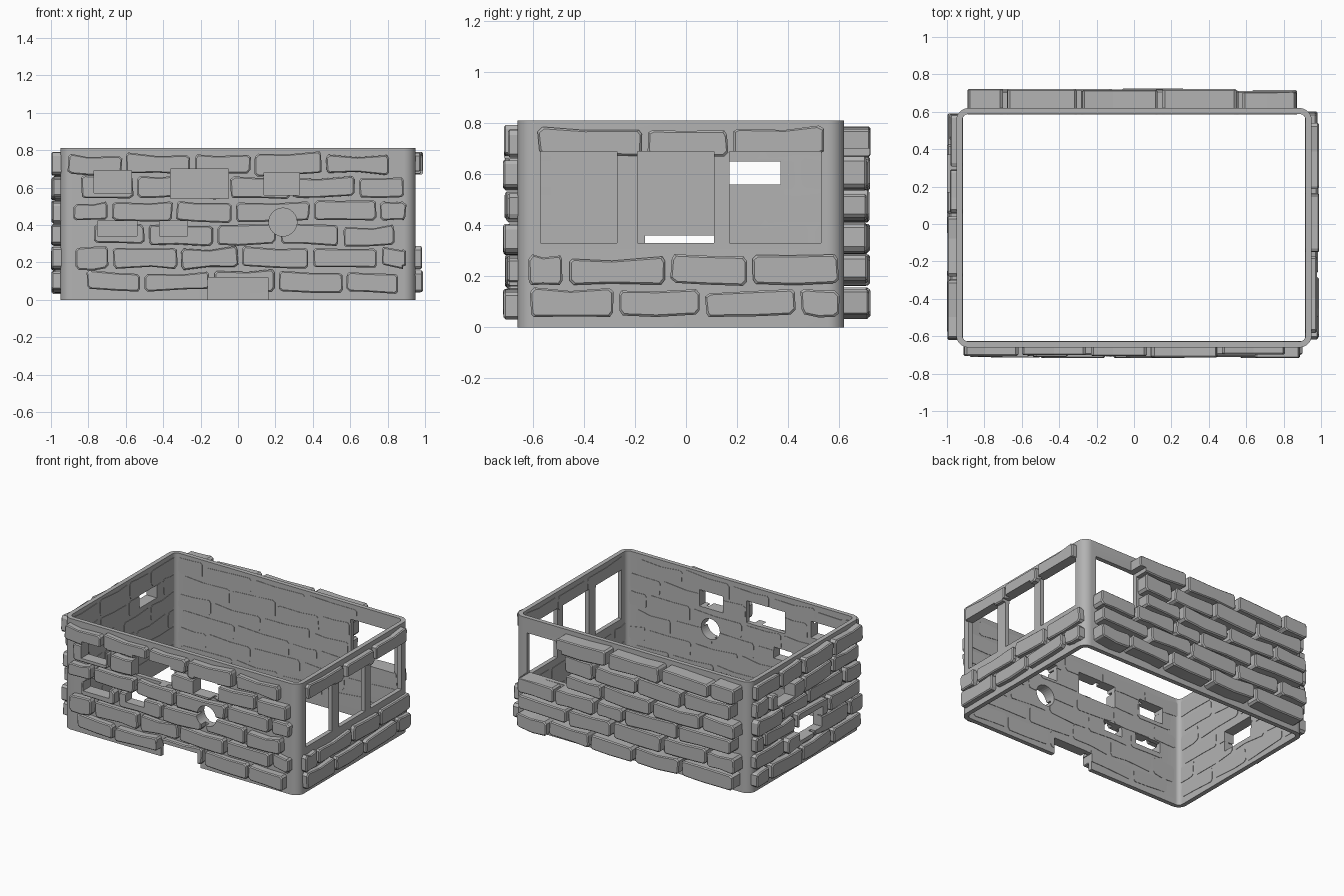
import bpy, bmesh, math, random
from mathutils import Vector

random.seed(4)
cube = bpy.data.objects.get("Cube")
if cube:
    bpy.data.objects.remove(cube, do_unlink=True)

X, FRONT, BACK, HEIGHT = 0.95, -0.66, 0.62, 0.81
THICK, RADIUS = 0.032, 0.065

stone = bpy.data.materials.new("stone grey")
stone.use_nodes = True
GREY = (0.45, 0.45, 0.45, 1)
stone.diffuse_color = GREY
stone.node_tree.nodes["Principled BSDF"].inputs["Base Color"].default_value = GREY

# Each wall maps (along, outward, up) to world space
WALLS = {
    "front": lambda u, d, z: Vector((u, FRONT - d, z)),
    "back": lambda u, d, z: Vector((u, BACK + d, z)),
    "right": lambda u, d, z: Vector((-X - d, u, z)),
    "left": lambda u, d, z: Vector((X + d, u, z)),
}


def make_object(name, bm):
    bmesh.ops.recalc_face_normals(bm, faces=bm.faces)
    mesh = bpy.data.meshes.new(name)
    bm.to_mesh(mesh)
    bm.free()
    mesh.materials.append(stone)
    obj = bpy.data.objects.new(name, mesh)
    bpy.context.collection.objects.link(obj)
    return obj


def loft(bm, rings, cap=True):
    """Skin a list of matching vertex rings."""
    loops = [[bm.verts.new(p) for p in ring] for ring in rings]
    for a, b in zip(loops, loops[1:]):
        for i in range(len(a)):
            j = (i + 1) % len(a)
            bm.faces.new((a[i], a[j], b[j], b[i]))
    if cap:
        bm.faces.new(loops[0])
        bm.faces.new(loops[-1])


def cut(obj, cutter):
    mod = obj.modifiers.new("openings", "BOOLEAN")
    mod.operation = "DIFFERENCE"
    mod.solver = "EXACT"
    mod.object = cutter
    bpy.context.view_layer.objects.active = obj
    bpy.ops.object.modifier_apply(modifier=mod.name)


def rounded_ring(inset, z):
    pts = []
    r = RADIUS - inset
    corners = [(X, BACK), (-X, BACK), (-X, FRONT), (X, FRONT)]
    for k, (cx, cy) in enumerate(corners):
        cx -= math.copysign(RADIUS, cx)
        cy -= math.copysign(RADIUS, cy)
        for s in range(9):
            a = math.pi / 2 * (k + s / 8)
            pts.append(Vector((cx + r * math.cos(a), cy + r * math.sin(a), z)))
    return pts


# Hollow shell with rounded corners, open above and below
bm = bmesh.new()
outline = [(0, 0), (0, HEIGHT), (THICK, HEIGHT), (THICK, 0), (0, 0)]
loft(bm, [rounded_ring(i, z) for i, z in outline], cap=False)
bmesh.ops.remove_doubles(bm, verts=bm.verts, dist=0.0001)
shell = make_object("wall_shell", bm)

# Openings per wall: along start, along end, bottom, top
OPENINGS = {
    "front": [(-0.77, -0.57, 0.57, 0.69), (-0.36, -0.05, 0.54, 0.70),
              (0.14, 0.33, 0.56, 0.68), (-0.75, -0.54, 0.34, 0.42),
              (-0.42, -0.27, 0.34, 0.42), (-0.16, 0.16, -0.1, 0.12)],
    "back": [(0.5, 0.85, 0.4, 0.7)],
    "left": [(-0.57, -0.27, 0.33, 0.69), (-0.19, 0.11, 0.33, 0.69),
             (0.17, 0.53, 0.33, 0.69)],
    "right": [(0.17, 0.37, 0.56, 0.65), (-0.16, 0.11, 0.21, 0.36)],
}

# Brick courses, top to bottom, and the joints along each course
COURSES = [(0.67, 0.78), (0.545, 0.655), (0.42, 0.525),
           (0.295, 0.4), (0.17, 0.28), (0.045, 0.15)]
JOINTS = {
    "front": [(-0.92, -0.61, -0.245, 0.08, 0.46, 0.82),
              (-0.85, -0.55, -0.2, -0.05, 0.285, 0.635, 0.9),
              (-0.89, -0.685, -0.34, -0.025, 0.395, 0.75, 0.91),
              (-0.78, -0.49, -0.125, 0.215, 0.55, 0.85),
              (-0.88, -0.68, -0.315, 0.01, 0.39, 0.755, 0.91),
              (-0.82, -0.51, -0.14, 0.205, 0.57, 0.87)],
    "back": [(-0.9, -0.69, -0.29, 0.14, 0.56),
             (-0.86, -0.47, -0.1, 0.25, 0.5),
             (-0.9, -0.62, -0.22, 0.18, 0.49),
             (-0.87, -0.43, 0.01, 0.24, 0.57, 0.88),
             (-0.9, -0.66, -0.3, 0.1, 0.46, 0.87),
             (-0.88, -0.45, -0.08, 0.28, 0.62, 0.88)],
    "left": [(-0.59, -0.16, 0.175, 0.55), (), (), (),
             (-0.63, -0.47, -0.07, 0.25, 0.61),
             (-0.62, -0.275, 0.065, 0.44, 0.61)],
    "right": [(-0.63, -0.29, 0.05, 0.3, 0.59),
              (-0.59, -0.285, 0.045, 0.44, 0.6),
              (-0.62, -0.42, -0.015, 0.295, 0.6),
              (-0.59, -0.235, 0.135, 0.49, 0.6),
              (-0.63, -0.47, -0.07, 0.25, 0.6),
              (-0.61, -0.275, 0.065, 0.44, 0.6)],
}
DEPTH = {"front": 0.048, "back": 0.095, "left": 0.034, "right": 0.04}


def jitter(amount):
    return random.uniform(-amount, amount)


def add_brick(bm, place, u0, u1, z0, z1, depth):
    """Rough brick with chipped corners, a wavy edge and a softened face."""
    c = 0.014
    mid = (u0 + u1) / 2 + jitter(0.05)
    tilt = jitter(0.008)
    shape = [(u0 + c, z0), (mid, z0 + jitter(0.008)), (u1 - c, z0), (u1, z0 + c),
             (u1, z1 - c), (u1 - c, z1), (mid, z1 - abs(jitter(0.012))),
             (u0 + c, z1), (u0, z1 - c), (u0, z0 + c)]
    half = (u1 - u0) / 2
    shape = [(u + jitter(0.004), z + jitter(0.004) + tilt * (u - mid) / half)
             for u, z in shape]
    cu, cz = (u0 + u1) / 2, (z0 + z1) / 2
    su, sz = 1 - 0.014 / (u1 - u0), 1 - 0.014 / (z1 - z0)
    face = [(cu + (u - cu) * su, cz + (z - cz) * sz) for u, z in shape]
    loft(bm, [[place(u, -THICK - 0.003, z) for u, z in shape],
              [place(u, depth - 0.007, z) for u, z in shape],
              [place(u, depth, z) for u, z in face]])


for wall, place in WALLS.items():
    # Brickwork of this wall
    bm = bmesh.new()
    for (z0, z1), joints in zip(COURSES, JOINTS[wall]):
        for a, b in zip(joints, joints[1:]):
            add_brick(bm, place, a + 0.012, b - 0.012, z0 + jitter(0.006),
                      z1 + jitter(0.008), DEPTH[wall] + jitter(0.011))
    bricks = make_object(wall + "_bricks", bm)

    # Openings cut through shell and bricks
    bm = bmesh.new()
    outlines = [[(a, lo), (b, lo), (b, hi), (a, hi)]
                for a, b, lo, hi in OPENINGS[wall]]
    if wall == "front":
        outlines.append([(0.24 + 0.075 * math.cos(t * math.pi / 16),
                          0.415 + 0.075 * math.sin(t * math.pi / 16))
                         for t in range(32)])
    for pts in outlines:
        loft(bm, [[place(u, d, z) for u, z in pts] for d in (-0.1, 0.2)])
    cutter = make_object(wall + "_cutter", bm)
    cutter.hide_render = True
    cut(shell, cutter)
    cut(bricks, cutter)
    bpy.data.objects.remove(cutter, do_unlink=True)

# Smooth rounded corners, crisp edges
bpy.ops.object.select_all(action="DESELECT")
shell.select_set(True)
bpy.context.view_layer.objects.active = shell
bpy.ops.object.shade_smooth_by_angle(angle=math.radians(30))
